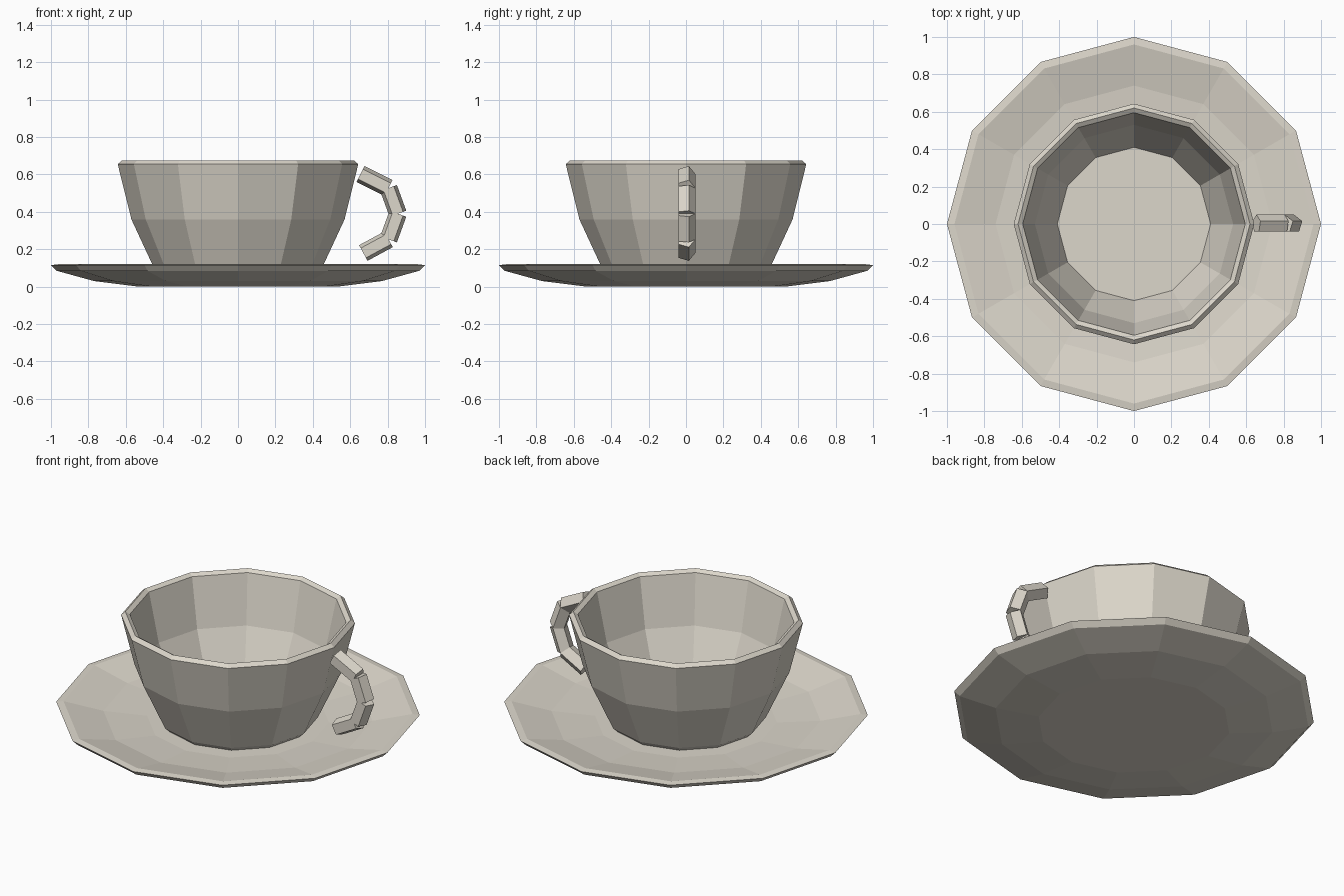
import bpy, bmesh, math
from mathutils import Vector

if "Cube" in bpy.data.objects:
    bpy.data.objects.remove(bpy.data.objects["Cube"])

mat = bpy.data.materials.new("cream ceramic")
mat.diffuse_color = (0.72, 0.68, 0.60, 1)
mat.use_nodes = True
mat.node_tree.nodes["Principled BSDF"].inputs["Base Color"].default_value = mat.diffuse_color


def finish(name, bm):
    bmesh.ops.recalc_face_normals(bm, faces=bm.faces)
    me = bpy.data.meshes.new(name)
    bm.to_mesh(me)
    bm.free()
    me.materials.append(mat)
    ob = bpy.data.objects.new(name, me)
    bpy.context.collection.objects.link(ob)
    return ob


def lathe(name, profile, sides=12):
    """Revolve (radius, height) points; both ends are capped."""
    bm = bmesh.new()
    rings = []
    for r, z in profile:
        rings.append([bm.verts.new((r * math.cos(2 * math.pi * i / sides),
                                    r * math.sin(2 * math.pi * i / sides), z))
                      for i in range(sides)])
    for a, b in zip(rings, rings[1:]):
        for i in range(sides):
            j = (i + 1) % sides
            bm.faces.new((a[i], a[j], b[j], b[i]))
    bm.faces.new(rings[0])
    bm.faces.new(rings[-1])
    return finish(name, bm)


# Saucer: underside, rim, dished top
lathe("saucer", [(0.53, 0.0), (0.77, 0.03), (0.97, 0.085), (1.0, 0.115),
                 (0.96, 0.12), (0.74, 0.07), (0.50, 0.05)])

# Cup: foot, outer wall, rim, inner wall, floor
lathe("cup", [(0.41, 0.052), (0.44, 0.08), (0.57, 0.36), (0.643, 0.655),
              (0.62, 0.675), (0.595, 0.66), (0.53, 0.37), (0.41, 0.11)])

# Handle: separate five-sided rods along a bent path
path = [(0.655, 0.602), (0.805, 0.527), (0.855, 0.39), (0.805, 0.253), (0.67, 0.18)]
bm = bmesh.new()
for p, q in zip(path, path[1:]):
    p, q = Vector((p[0], 0, p[1])), Vector((q[0], 0, q[1]))
    d = (q - p).normalized()
    u, v = Vector((0, 1, 0)), d.cross(Vector((0, 1, 0)))
    ends = []
    for c in (p, q):
        ends.append([bm.verts.new(c + 0.05 * (math.cos(2 * math.pi * i / 5) * u
                                              + math.sin(2 * math.pi * i / 5) * v))
                     for i in range(5)])
    for i in range(5):
        j = (i + 1) % 5
        bm.faces.new((ends[0][i], ends[0][j], ends[1][j], ends[1][i]))
    bm.faces.new(ends[0])
    bm.faces.new(ends[1])
finish("handle", bm)
